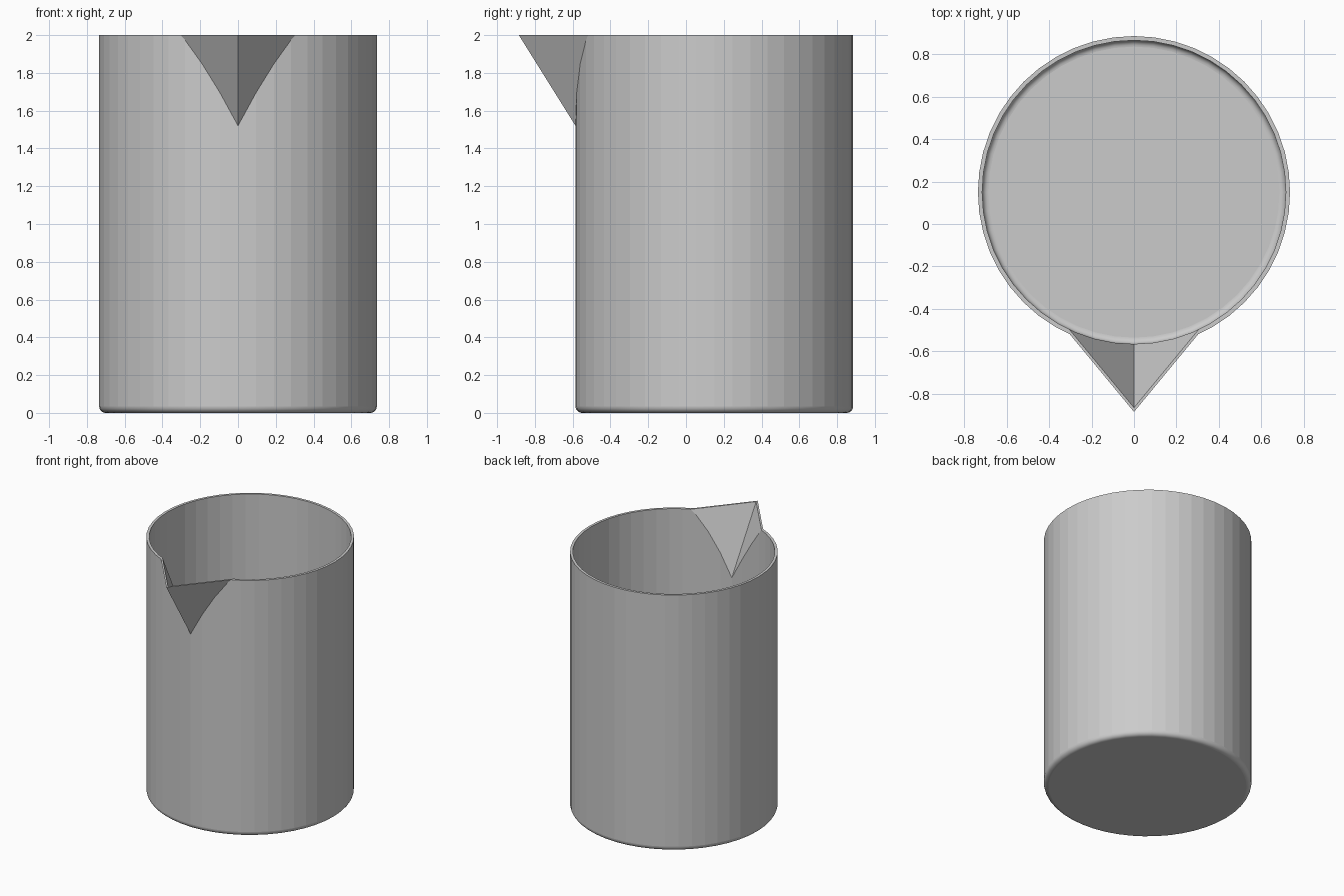
import bpy, bmesh, math
from mathutils import Vector

if "Cube" in bpy.data.objects:
    bpy.data.objects.remove(bpy.data.objects["Cube"])

CY, R, WALL, TOP, SEG = 0.15, 0.735, 0.02, 2.0, 48


def make_object(name, bm):
    bmesh.ops.recalc_face_normals(bm, faces=bm.faces[:])
    mesh = bpy.data.meshes.new(name)
    bm.to_mesh(mesh)
    bm.free()
    obj = bpy.data.objects.new(name, mesh)
    bpy.context.collection.objects.link(obj)
    return obj


def round_cylinder(name, r, z0, z1, fillet):
    """Closed cylinder with a rounded bottom edge."""
    profile = [(r - fillet + fillet * math.sin(a), z0 + fillet - fillet * math.cos(a))
               for a in (i * math.pi / 12 for i in range(7))] + [(r, z1)]
    bm = bmesh.new()
    rings = [[bm.verts.new((pr * math.cos(t), CY + pr * math.sin(t), z))
              for t in (2 * math.pi * (k + 0.5) / SEG - math.pi / SEG for k in range(SEG))]
             for pr, z in profile]
    for a, b in zip(rings, rings[1:]):
        for k in range(SEG):
            n = (k + 1) % SEG
            bm.faces.new((a[k], a[n], b[n], b[k]))
    bm.faces.new(rings[0])
    bm.faces.new(rings[-1])
    return make_object(name, bm)


def spout_wedge(name, apex, t, s):
    """Tetrahedron: two sloping sides meeting in the pouring ridge."""
    apex = Vector(apex)
    bm = bmesh.new()
    v = [bm.verts.new(p) for p in (apex,
                                   apex + t * Vector((0.31, 0.375, 0)),
                                   apex + t * Vector((-0.31, 0.375, 0)),
                                   apex + s * Vector((0, 0.30, -0.48)))]
    for f in ((0, 1, 2), (0, 1, 3), (0, 2, 3), (1, 2, 3)):
        bm.faces.new([v[i] for i in f])
    return make_object(name, bm)


def boolean(obj, other, operation):
    mod = obj.modifiers.new(operation, 'BOOLEAN')
    mod.operation = operation
    mod.solver = 'EXACT'
    mod.object = other
    dg = bpy.context.evaluated_depsgraph_get()
    mesh = bpy.data.meshes.new_from_object(obj.evaluated_get(dg))
    obj.modifiers.clear()
    obj.data = mesh
    bpy.data.objects.remove(other)


# Outer body with spout, then hollowed out
beaker = round_cylinder("beaker", R, 0, TOP, 0.035)
boolean(beaker, spout_wedge("spout", (0, -0.885, TOP), 1.3, 1.3), 'UNION')
boolean(beaker, round_cylinder("cavity", R - WALL, WALL, TOP + 0.1, 0.03), 'DIFFERENCE')
boolean(beaker, spout_wedge("spout_cavity", (0, -0.895, TOP + 0.048), 1.4, 1.5), 'DIFFERENCE')

# Faceted walls, smooth rounded bottom edges
for f in beaker.data.polygons:
    f.use_smooth = f.center.z < 0.1 and 0.02 < abs(f.normal.z) < 0.995
